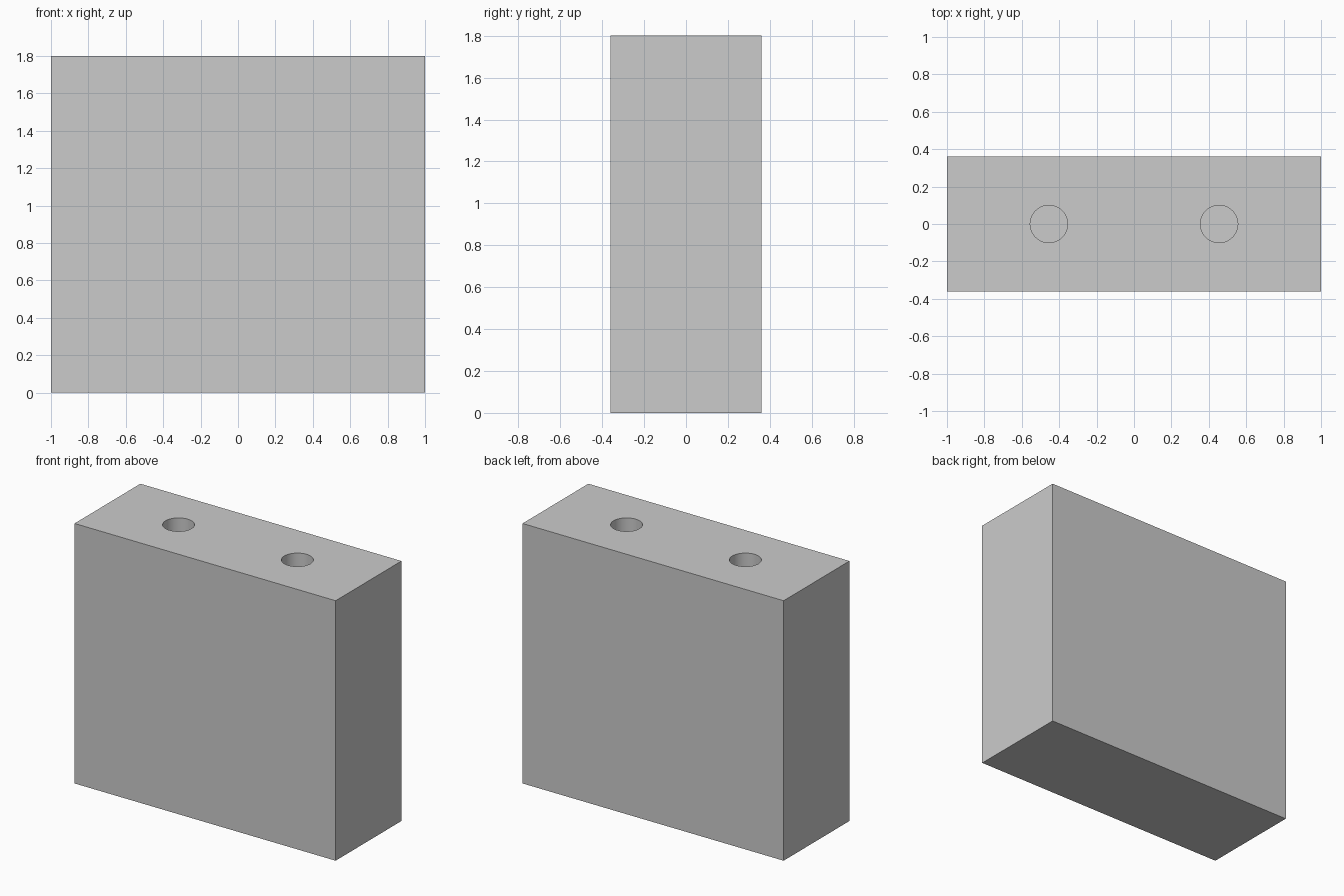
import bpy
import math

if "Cube" in bpy.data.objects:
    bpy.data.objects.remove(bpy.data.objects["Cube"])

WIDTH, DEPTH, HEIGHT = 2.0, 0.72, 1.8
HOLE_X, HOLE_R, HOLE_DEPTH = 0.455, 0.1, 0.4

# Solid block standing on the ground
bpy.ops.mesh.primitive_cube_add(size=1, location=(0, 0, HEIGHT / 2))
block = bpy.context.object
block.name = "block"
block.scale = (WIDTH, DEPTH, HEIGHT)
bpy.ops.object.transform_apply(location=False, rotation=False, scale=True)


# Blind round hole drilled from the top face
def drill(x):
    bpy.ops.mesh.primitive_cylinder_add(
        vertices=64, radius=HOLE_R, depth=2 * HOLE_DEPTH, location=(x, 0, HEIGHT))
    cutter = bpy.context.object
    cutter.name = "hole_cutter"
    cutter.hide_render = True
    mod = block.modifiers.new("hole", 'BOOLEAN')
    mod.operation = 'DIFFERENCE'
    mod.solver = 'EXACT'
    mod.object = cutter
    bpy.context.view_layer.objects.active = block
    bpy.ops.object.modifier_apply(modifier=mod.name)
    bpy.data.objects.remove(cutter, do_unlink=True)


for side in (-1, 1):
    drill(side * HOLE_X)

# Smooth hole walls, sharp block edges
block.select_set(True)
bpy.context.view_layer.objects.active = block
bpy.ops.object.shade_smooth_by_angle(angle=math.radians(30))
